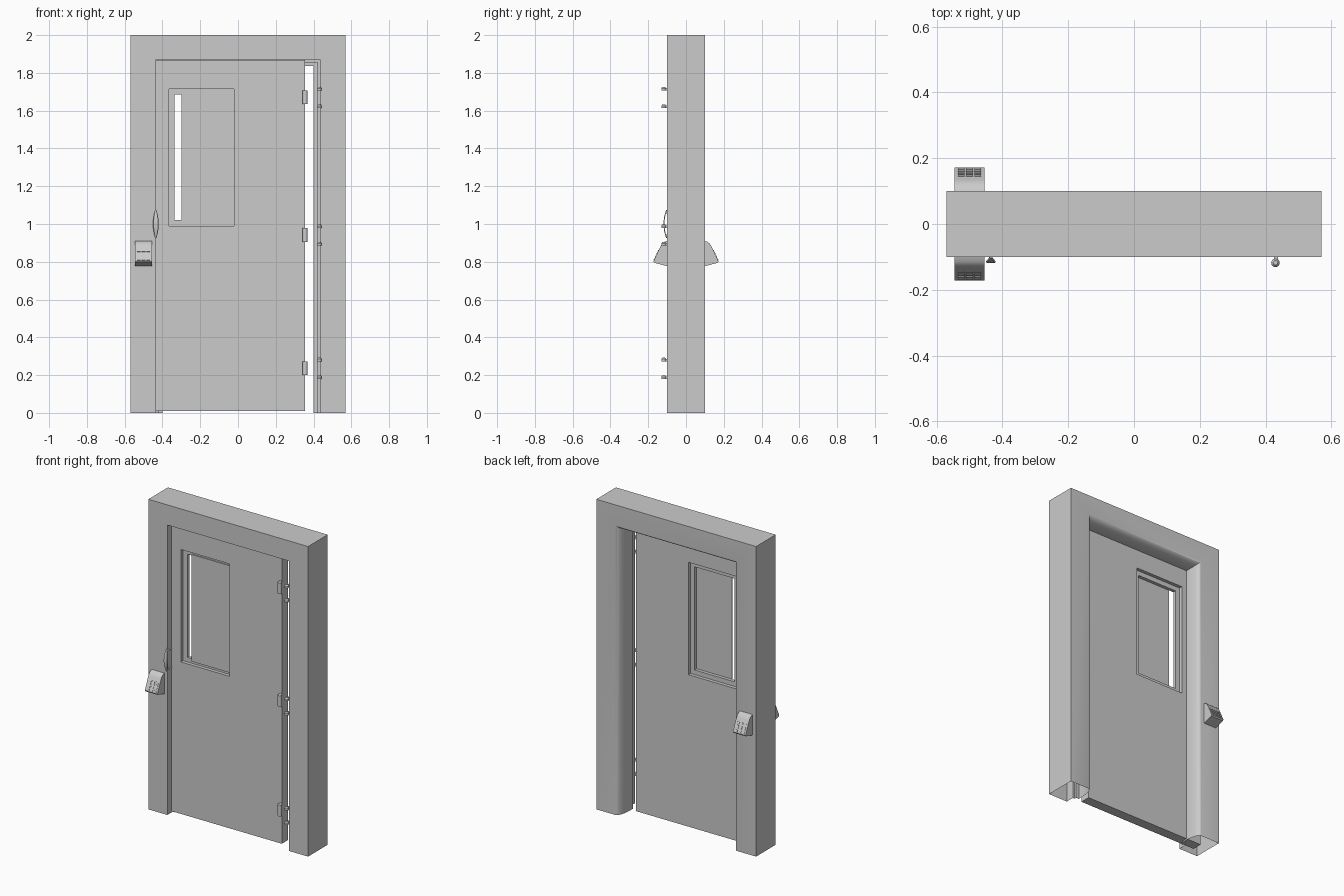
import bpy, bmesh, math
from mathutils import Vector

cube = bpy.data.objects.get("Cube")
if cube:
    bpy.data.objects.remove(cube, do_unlink=True)

# Single painted metal colour
grey = bpy.data.materials.new("plain_grey")
grey.use_nodes = True
COLOUR = (0.6, 0.6, 0.6, 1)
grey.diffuse_color = COLOUR
grey.node_tree.nodes["Principled BSDF"].inputs["Base Color"].default_value = COLOUR


def finish(bm, name, smooth=False):
    bmesh.ops.recalc_face_normals(bm, faces=bm.faces)
    mesh = bpy.data.meshes.new(name)
    bm.to_mesh(mesh)
    bm.free()
    obj = bpy.data.objects.new(name, mesh)
    bpy.context.collection.objects.link(obj)
    mesh.materials.append(grey)
    if smooth:
        bpy.ops.object.select_all(action='DESELECT')
        obj.select_set(True)
        bpy.context.view_layer.objects.active = obj
        bpy.ops.object.shade_smooth_by_angle(angle=math.radians(35))
    return obj


def add_box(bm, x, y, z):
    verts = bmesh.ops.create_cube(bm, size=1)["verts"]
    for v in verts:
        v.co = Vector([(a + b) / 2 + c * (b - a) for c, (a, b) in zip(v.co, (x, y, z))])


def add_cylinder(bm, centre, radius, depth, axis='Z', top=None):
    verts = bmesh.ops.create_cone(bm, cap_ends=True, segments=16, radius1=radius,
                                  radius2=radius if top is None else top, depth=depth)["verts"]
    for v in verts:
        x, y, z = v.co
        v.co = Vector((x, z, y) if axis == 'Y' else (x, y, z)) + Vector(centre)


def box(name, x, y, z):
    bm = bmesh.new()
    add_box(bm, x, y, z)
    return finish(bm, name)


# Door surround: a rebated section swept up, across and down, open underneath
section = [(0.57, 0.1), (0.57, -0.1), (0.434, -0.1), (0.434, -0.045),
           (0.42, -0.045), (0.42, -0.03), (0.4, -0.03)]
for i in range(9):
    a = math.radians(10 * i)
    section.append((0.434 - 0.034 * math.cos(a), 0.1 - 0.1 * (1 - math.sin(a))))
section.append((0.434, 0.1))
bm = bmesh.new()
rings = []
for h, y in section:
    top = min(h + 1.436, 2)
    rings.append([bm.verts.new(p) for p in ((-h, y, 0), (-h, y, top), (h, y, top), (h, y, 0))])
for a, b in zip(rings, rings[1:] + rings[:1]):
    for k in range(3):
        bm.faces.new((a[k], a[k + 1], b[k + 1], b[k]))
finish(bm, "door_frame", True)

# Door leaf: four boards around the window opening
FRONT, BACK = -0.06, 0.005
LEFT, RIGHT, BASE, TOP = -0.51, 0.355, 0.01, 1.868
WX, WZ = (-0.365, -0.02), (0.99, 1.715)


def ring_panel(name, x, z, hole_x, hole_z, y):
    bm = bmesh.new()
    loops = []
    for yy in y:
        for xs, zs in ((x, z), (hole_x, hole_z)):
            loops.append([bm.verts.new((xs[i], yy, zs[j])) for i, j in ((0, 0), (1, 0), (1, 1), (0, 1))])
    outer_a, inner_a, outer_b, inner_b = loops
    for p, q in ((outer_a, inner_a), (outer_b, inner_b), (outer_a, outer_b), (inner_a, inner_b)):
        for k in range(4):
            n = (k + 1) % 4
            bm.faces.new((p[k], p[n], q[n], q[k]))
    finish(bm, name)


ring_panel("door_leaf", (LEFT, RIGHT), (BASE, TOP), WX, WZ, (FRONT, BACK))
ring_panel("window_ledge", WX, WZ, (-0.335, -0.05), (1.02, 1.685), (-0.038, -0.017))
box("window_pane", (-0.3, 0.06), (-0.045, -0.038), (1.005, 1.695))

# Hinges: barrel on the door, a pair of knuckles on the frame
for label, z in (("top", 1.67), ("middle", 0.942), ("bottom", 0.236)):
    bm = bmesh.new()
    add_cylinder(bm, (RIGHT, -0.08, z), 0.013, 0.072)
    add_box(bm, (RIGHT - 0.012, RIGHT), (-0.08, FRONT), (z - 0.036, z + 0.036))
    finish(bm, label + "_hinge_barrel", True)
    bm = bmesh.new()
    for dz in (-0.048, 0.045):
        add_cylinder(bm, (0.43, -0.118, z + dz - 0.003), 0.013, 0.012)
        add_cylinder(bm, (0.43, -0.118, z + dz + 0.007), 0.013, 0.008, top=0.007)
        add_box(bm, (0.425, 0.437), (-0.118, -0.095), (z + dz - 0.009, z + dz + 0.005))
    finish(bm, label + "_hinge_knuckles", True)

# Pull handles: bowed leaf-shaped grip on two posts, one on each side of the door
for label, side, face in (("front", -1, FRONT), ("back", 1, BACK)):
    bm = bmesh.new()
    rows = []
    for i in range(17):
        t = i / 8 - 1
        bulge = 1 - t * t
        w = 0.003 + 0.012 * bulge
        y = face + side * (0.04 + 0.014 * bulge)
        rows.append([bm.verts.new((-0.435 + sx * w, y + side * d, 1 + 0.075 * t))
                     for sx, d in ((-1, 0), (1, 0), (0.8, 0.005), (-0.8, 0.005))])
    for a, b in zip(rows, rows[1:]):
        for k in range(4):
            n = (k + 1) % 4
            bm.faces.new((a[k], a[n], b[n], b[k]))
    bm.faces.new(rows[0])
    bm.faces.new(rows[-1])
    for dz in (-0.06, 0.06):
        add_cylinder(bm, (-0.435, face + side * 0.022, 1 + dz), 0.005, 0.046, 'Y')
    finish(bm, label + "_handle", True)

# Keypads: sloping wedge with a curved top and a grid of thin keys, on both faces
wedge = [(0.095, 0.775), (0.168, 0.795), (0.172, 0.802), (0.135, 0.882),
         (0.126, 0.896), (0.114, 0.906), (0.095, 0.911)]
for label, side in (("front", -1), ("back", 1)):
    bm = bmesh.new()
    ends = [[bm.verts.new((x, side * y, z)) for y, z in wedge] for x in (-0.545, -0.455)]
    for k in range(len(wedge)):
        n = (k + 1) % len(wedge)
        bm.faces.new((ends[0][k], ends[0][n], ends[1][n], ends[1][k]))
    for end in ends:
        bm.faces.new(end)
    finish(bm, label + "_keypad", True)

    low, high = Vector((0, 0.172, 0.802)), Vector((0, 0.135, 0.882))
    slope = (high - low).normalized()
    out = Vector((0, slope.z, -slope.y))
    bm = bmesh.new()
    for col in range(3):
        for row in range(4):
            mid = low.lerp(high, 0.13 + 0.19 * row) + Vector((-0.525 + 0.025 * col, 0, 0))
            for v in bmesh.ops.create_cube(bm, size=1)["verts"]:
                p = mid + Vector((v.co.x * 0.02, 0, 0)) + slope * v.co.y * 0.011 + out * v.co.z * 0.006
                v.co = (p.x, side * p.y, p.z)
    finish(bm, label + "_keys")
